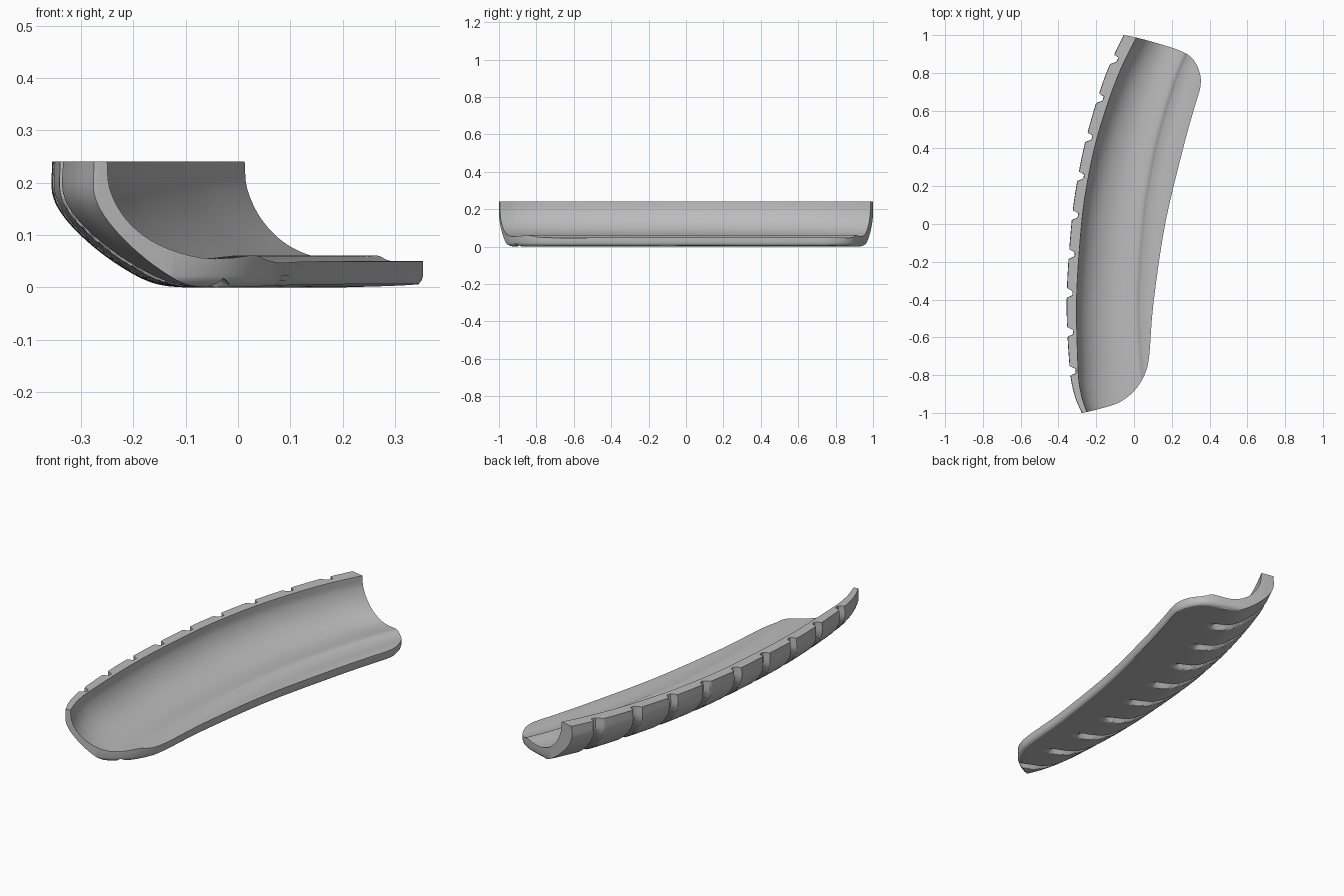
import bpy, bmesh, math
from mathutils import Vector

cube = bpy.data.objects.get("Cube")
if cube:
    bpy.data.objects.remove(cube, do_unlink=True)


def spline(points, steps):
    """Smooth open curve through 2D points."""
    p = [Vector(q) for q in points]
    p = [2 * p[0] - p[1]] + p + [2 * p[-1] - p[-2]]
    out = []
    for i in range(1, len(p) - 2):
        a, b, c, d = p[i - 1:i + 3]
        for k in range(steps):
            t = k / steps
            out.append(0.5 * (2 * b + (c - a) * t + (2 * a - 5 * b + 4 * c - d) * t ** 2
                              + (3 * b - a - 3 * c + d) * t ** 3))
    out.append(p[-2])
    return out


def lookup(curve, v):
    """Second coordinate of a curve at first coordinate v."""
    for a, b in zip(curve, curve[1:]):
        if v <= b.x:
            break
    return a.y + (b.y - a.y) * (v - a.x) / (b.x - a.x)


def make_object(name, bm):
    bmesh.ops.recalc_face_normals(bm, faces=bm.faces)
    mesh = bpy.data.meshes.new(name)
    bm.to_mesh(mesh)
    bm.free()
    obj = bpy.data.objects.new(name, mesh)
    bpy.context.collection.objects.link(obj)
    return obj


def loft(name, rings):
    """Closed solid through equal rings of points."""
    bm = bmesh.new()
    rows = [[bm.verts.new(co) for co in ring] for ring in rings]
    n = len(rows[0])
    for a, b in zip(rows, rows[1:]):
        for i in range(n):
            j = (i + 1) % n
            bm.faces.new((a[i], a[j], b[j], b[i]))
    bm.faces.new(rows[0])
    bm.faces.new(rows[-1])
    return make_object(name, bm)


# Bowed line of the outer wall (y, x) and wall thickness along it
wall_line = spline([(-1.05, -0.25), (-1, -0.275), (-0.9, -0.315), (-0.75, -0.34), (-0.4, -0.355),
                    (0, -0.33), (0.25, -0.295), (0.5, -0.24), (0.8, -0.145), (1.05, -0.03)], 10)
thickness = spline([(-1.05, 0.02), (-0.9, 0.035), (-0.5, 0.05), (0.4, 0.055), (1.05, 0.075)], 8)

# Cross-section (distance from wall, z): outside, then inside with a ridge
outside = spline([(0, 0.24), (0, 0.18), (0.022, 0.135), (0.07, 0.085), (0.13, 0.04),
                  (0.19, 0.009), (0.25, 0), (0.34, 0.001), (0.45, 0.004), (0.62, 0.01)], 5)
inside = spline([(0.62, 0.046), (0.5, 0.05), (0.43, 0.047), (0.39, 0.052), (0.36, 0.061),
                 (0.29, 0.055), (0.23, 0.057), (0.17, 0.073), (0.12, 0.1),
                 (0.08, 0.14), (0.055, 0.19), (0.05, 0.24)], 5)

# Slanted tread grooves
GROOVES = [0.87 - 0.206 * i for i in range(9)]
DEPTH, HALF, SKEW = 0.03, 0.026, 0.42


def smooth(t):
    t = max(0, min(1, t))
    return t * t * (3 - 2 * t)


def groove(y, d):
    gap = min(abs(y + SKEW * d - g) for g in GROOVES)
    return DEPTH * smooth((HALF - gap) / (0.6 * HALF)) * smooth((0.32 - d) / 0.06)


def section(y):
    x0, thick = lookup(wall_line, y), lookup(thickness, y)
    ring = []
    for i, p in enumerate(outside):
        run = outside[min(i + 1, len(outside) - 1)] - outside[max(i - 1, 0)]
        normal = Vector((-run.y, run.x)).normalized()
        q = p + normal * groove(y, p.x)
        ring.append((x0 + q.x, y, p.y if i == 0 else q.y))
    for p in inside:
        shift = (thick - 0.05) * smooth((0.3 - p.x) / 0.25)
        ring.append((x0 + p.x + shift, y, p.y))
    return ring


ROWS = 320
shell = loft("curved_tread_shell", [section(-1.02 + 2.04 * i / ROWS) for i in range(ROWS + 1)])

# Plan outline that trims the ends and the lip, rounded underneath
edge = spline([(-0.27, -1), (-0.18, -0.978), (-0.08, -0.945), (0, -0.885), (0.055, -0.8),
               (0.08, -0.7), (0.103, -0.42), (0.165, 0), (0.26, 0.4), (0.315, 0.6),
               (0.352, 0.73), (0.345, 0.81), (0.31, 0.875), (0.25, 0.915), (0.13, 0.955),
               (0.02, 0.985), (-0.05, 1)], 7)


def outline(z, inset):
    ring = [(-0.5, -1, z)]
    for i, p in enumerate(edge):
        run = edge[min(i + 1, len(edge) - 1)] - edge[max(i - 1, 0)]
        q = p + Vector((-run.y, run.x)).normalized() * inset
        ring.append((q.x, q.y, z))
    return ring + [(-0.5, 1, z)]


levels = [(-0.02, 0.03), (0, 0.019), (0.006, 0.009), (0.013, 0.003), (0.022, 0), (0.5, 0)]
trim = loft("plan_trim", [outline(z, inset) for z, inset in levels])
trim.hide_render = True

cut = shell.modifiers.new("Trim", 'BOOLEAN')
cut.operation = 'INTERSECT'
cut.solver = 'EXACT'
cut.object = trim
bpy.ops.object.select_all(action='DESELECT')
bpy.context.view_layer.objects.active = shell
shell.select_set(True)
bpy.ops.object.modifier_apply(modifier=cut.name)
bpy.data.objects.remove(trim, do_unlink=True)
bpy.ops.object.shade_smooth_by_angle(angle=math.radians(35))

# Plain grey finish
grey = bpy.data.materials.new("plain_grey")
grey.use_nodes = True
colour = (0.5, 0.5, 0.5, 1)
grey.diffuse_color = colour
grey.node_tree.nodes["Principled BSDF"].inputs["Base Color"].default_value = colour
shell.data.materials.clear()
shell.data.materials.append(grey)
